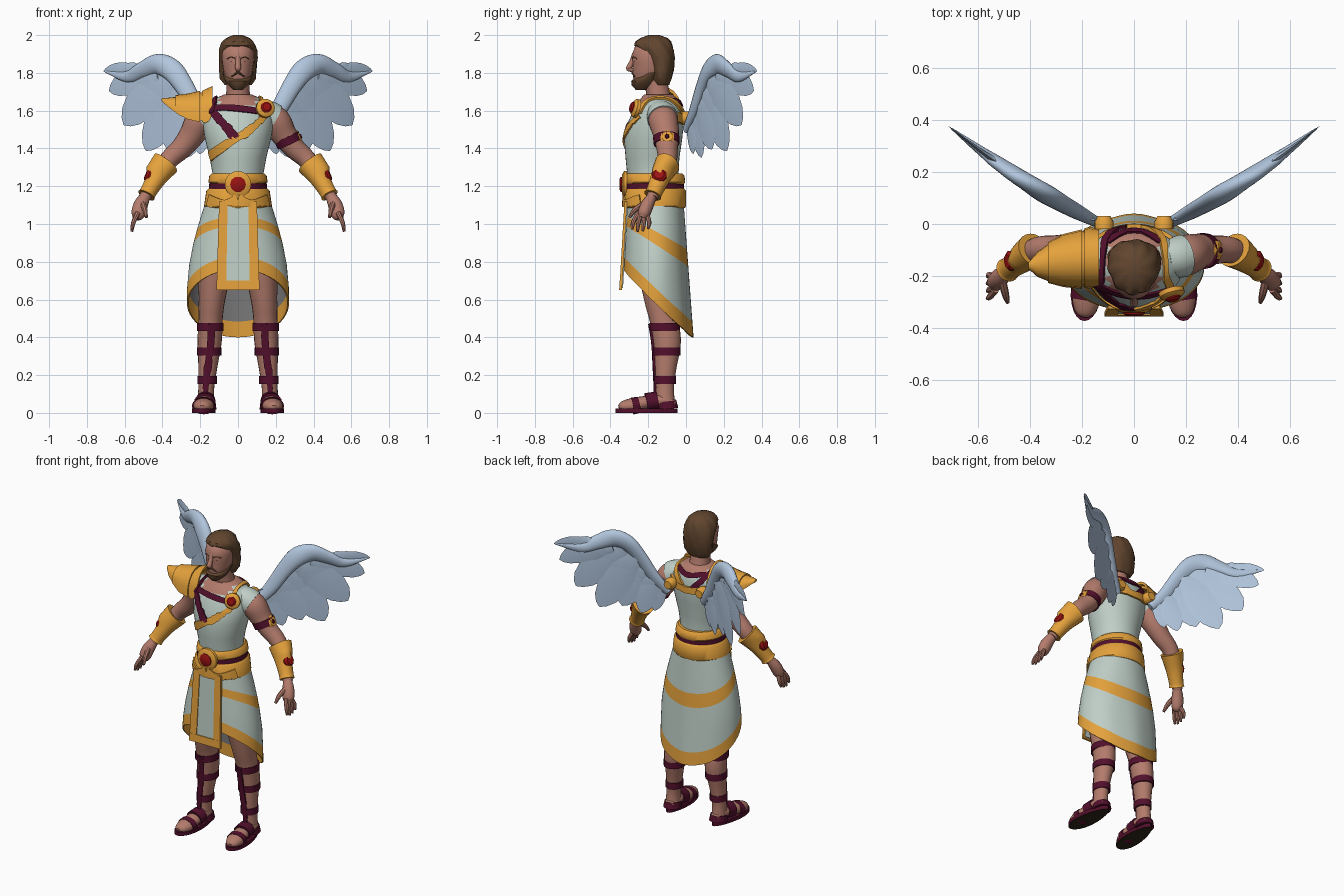
import bpy, bmesh, math
from mathutils import Vector as V
from mathutils.bvhtree import BVHTree

if "Cube" in bpy.data.objects:
    bpy.data.objects.remove(bpy.data.objects["Cube"])


def material(name, *rgb):
    m = bpy.data.materials.new(name)
    m.use_nodes = True
    m.diffuse_color = (*rgb, 1)
    m.node_tree.nodes["Principled BSDF"].inputs["Base Color"].default_value = (*rgb, 1)
    return m


SKIN = material("skin", .45, .20, .15)
HAIR = material("brown hair", .12, .06, .028)
CLOTH = material("pale cloth", .52, .62, .57)
GOLD = material("gold", .78, .36, .045)
PLUM = material("plum leather", .085, .005, .025)
RED = material("red gem", .32, .006, .006)
WING = material("pale blue feather", .44, .56, .72)
LINING = material("grey lining", .2, .2, .2)
SOLE = material("dark sole", .03, .018, .01)
made = []


def loft(name, rings, *mats, rule=None):
    """Skin equal-length rings into a closed mesh; rule(row) picks the material."""
    bm = bmesh.new()
    vs = [[bm.verts.new(p) for p in r] for r in rings]
    n = len(vs[0])
    for i in range(len(vs) - 1):
        for j in range(n):
            k = (j + 1) % n
            f = bm.faces.new((vs[i][j], vs[i][k], vs[i + 1][k], vs[i + 1][j]))
            f.material_index = rule(i) if rule else 0
    for end in (vs[0], vs[-1]):
        bm.faces.new(end)
    bmesh.ops.recalc_face_normals(bm, faces=bm.faces)
    me = bpy.data.meshes.new(name)
    bm.to_mesh(me)
    bm.free()
    for m in mats:
        me.materials.append(m)
    ob = bpy.data.objects.new(name, me)
    bpy.context.collection.objects.link(ob)
    made.append(ob)
    return ob


def stack(name, rows, *mats, n=32, wave=0):
    """Level ellipses given as (height, half width, front y, back y)."""
    rings = []
    for z, rx, yf, yb in rows:
        ring = []
        for j in range(n):
            a = math.tau * j / n
            k = 1 + wave * math.sin(9 * a + 40 * z)
            ring.append((rx * k * math.sin(a), (yf + yb) / 2 - (yb - yf) / 2 * k * math.cos(a), z))
        rings.append(ring)
    return loft(name, rings, *mats)


def catmull(pts, steps):
    p = [V(q) for q in pts]
    p = [2 * p[0] - p[1]] + p + [2 * p[-1] - p[-2]]
    out = []
    for i in range(1, len(p) - 2):
        for s in range(steps):
            t = s / steps
            out.append(.5 * (2 * p[i] + (p[i + 1] - p[i - 1]) * t
                       + (2 * p[i - 1] - 5 * p[i] + 4 * p[i + 1] - p[i + 2]) * t * t
                       + (3 * p[i] - p[i - 1] - 3 * p[i + 1] + p[i + 2]) * t ** 3))
    return out + [p[-2]]


def tube(name, pts, mat, n=16, steps=4, flat=1, side=1):
    """Round limb through (x, y, z, radius) points."""
    path = catmull([(x * side, y, z, r) for x, y, z, r in pts], steps)
    rings = []
    ref = None
    for i, q in enumerate(path):
        t = (path[min(i + 1, len(path) - 1)].xyz - path[max(i - 1, 0)].xyz).normalized()
        if ref is None:
            ref = V((0, 1, 0)) if abs(t.y) < .8 else V((0, 0, 1))
        u = t.cross(ref).normalized()
        v = u.cross(t)
        rings.append([q.xyz + abs(q.w) * (u * math.cos(a) + v * flat * math.sin(a))
                      for a in (math.tau * j / n for j in range(n))])
    return loft(name, rings, mat)


def disc(name, loc, normal, r, depth, mat, n=20):
    p, d = V(loc), V(normal).normalized() * depth
    return tube(name, [(*p, r), (*(p + d * .6), r), (*(p + d), r * .7)], mat, n, 1)


def jewel(name, loc, normal, r, depth=.03, n=20):
    disc(name + "_setting", loc, normal, r, depth, GOLD, n)
    disc(name + "_gem", V(loc) + V(normal).normalized() * depth * .8, normal, r * .6, .018, RED, 10)


def ribbon(name, pts, width, mat, base, axis=(0, -.165), push=.05, th=.009):
    """Flat strap following pts and pressed onto the surface of base."""
    tree = BVHTree.FromPolygons([v.co for v in base.data.vertices],
                                [p.vertices for p in base.data.polygons])
    path = catmull(pts, 10)
    rings = []
    for i, p in enumerate(path):
        t = path[min(i + 1, len(path) - 1)] - path[max(i - 1, 0)]
        out = V((p.x - axis[0], p.y - axis[1], 0)).normalized()
        lat = t.cross(out).normalized()
        hits = [tree.find_nearest(p + lat * k * width + out * push) for k in (-.5, 0, .5)]
        rings.append([h[0] + h[1] * th for h in hits] + [h[0] - h[1] * th for h in hits[::-1]])
    return loft(name, rings, mat)


# Torso and neck, with an open neckline
torso = stack("tunic", [(1.12, .155, -.30, -.03), (1.25, .132, -.31, -.04), (1.35, .15, -.32, -.035),
                        (1.45, .175, -.328, -.02), (1.53, .188, -.31, -.012), (1.6, .187, -.28, -.015),
                        (1.628, .17, -.265, -.025), (1.65, .145, -.25, -.035), (1.67, .108, -.235, -.052),
                        (1.685, .075, -.222, -.07)], CLOTH, SKIN, n=40)
for f in torso.data.polygons:
    c = f.center
    f.material_index = int(abs(c.x) < .1 and (c.z > 1.63 and c.y < -.14 or c.z > 1.655))
tube("neck", [(0, -.14, 1.62, .075), (0, -.15, 1.7, .062), (0, -.17, 1.8, .06)], SKIN)

# Head
stack("face", [(1.725, .03, -.265, -.19), (1.76, .06, -.278, -.13), (1.8, .074, -.283, -.1),
               (1.85, .083, -.282, -.09), (1.89, .086, -.288, -.09), (1.94, .078, -.27, -.1),
               (1.97, .05, -.22, -.12)], SKIN)
stack("hair", [(1.735, .07, -.165, -.09), (1.77, .095, -.185, -.075), (1.82, .099, -.19, -.064),
               (1.88, .102, -.21, -.06), (1.92, .1, -.25, -.064), (1.945, .092, -.272, -.072),
               (1.965, .083, -.268, -.08), (1.985, .06, -.24, -.1), (2, .025, -.2, -.14)], HAIR, n=72, wave=.032)
stack("beard", [(1.71, .025, -.266, -.2), (1.735, .052, -.288, -.15), (1.757, .067, -.29, -.14),
                (1.77, .073, -.275, -.14), (1.805, .081, -.215, -.13)], HAIR)
tube("nose", [(0, -.272, 1.9, .014), (0, -.284, 1.865, .014), (0, -.298, 1.835, .015),
              (0, -.303, 1.823, .015), (0, -.28, 1.812, .01)], SKIN, 10)
tube("moustache", [(-.035, -.272, 1.78, .003), (0, -.284, 1.8, .006), (.035, -.272, 1.78, .003)], HAIR, 8)
for s, side in ((1, "left"), (-1, "right")):
    tube(side + "_brow", [(.015, -.282, 1.878, .005), (.036, -.274, 1.885, .005), (.058, -.258, 1.874, .003)], HAIR, 8, side=s)
    tube(side + "_eye", [(.02, -.275, 1.859, .002), (.032, -.271, 1.86, .005), (.046, -.263, 1.858, .002)], SOLE, 8, side=s)

# Chest straps and collar
ribbon("neck_strap", [(-.15, -.25, 1.65), (0, -.28, 1.637), (.13, -.27, 1.617)], .045, PLUM, torso)
ribbon("cross_strap", [(-.14, -.27, 1.63), (-.07, -.32, 1.54), (-.01, -.33, 1.46)], .06, PLUM, torso)
ribbon("gold_sash", [(.15, -.28, 1.6), (.06, -.32, 1.51), (-.07, -.32, 1.41), (-.15, -.22, 1.345)], .052, GOLD, torso)
ribbon("nape_collar", [(-.09, -.08, 1.66), (0, -.03, 1.645), (.09, -.08, 1.66)], .04, PLUM, torso, push=.02)
ribbon("back_strap", [(-.15, -.04, 1.57), (0, .0, 1.545), (.15, -.04, 1.57)], .05, GOLD, torso, th=.014)
for s, side, mat in ((1, "left", GOLD), (-1, "right", PLUM)):
    ribbon(side + "_shoulder_strap", [(s * .15, -.27, 1.6), (s * .125, -.21, 1.67), (s * .115, -.12, 1.68),
           (s * .1, -.04, 1.64), (s * .04, 0, 1.56)], .04, mat, torso, push=.01, th=.012)
    disc(side + "_wing_clasp", (s * .115, -.02, 1.56), (0, 1, 0), .036, .05, GOLD)
jewel("brooch", (.142, -.255, 1.61), (.25, -.9, .25), .05)

# Pauldron: overlapping arched plates on the right shoulder
def arch(x, cy, hw, low, top):
    ring = []
    for k, order in ((1, range(11)), (.9, range(10, -1, -1))):
        for j in order:
            a = math.pi * j / 10
            ring.append((x, cy + hw * k * math.cos(a), low + (top - low) * k * math.sin(a) ** .8))
    return ring


loft("pauldron", [arch(-.15, -.13, .108, 1.55, 1.705), arch(-.23, -.135, .105, 1.545, 1.69),
                  arch(-.31, -.145, .082, 1.575, 1.675), arch(-.37, -.155, .048, 1.62, 1.668),
                  arch(-.405, -.16, .012, 1.652, 1.665)], GOLD)
loft("pauldron_collar", [arch(-.135, -.13, .112, 1.56, 1.73), arch(-.17, -.13, .118, 1.535, 1.715),
                         arch(-.19, -.13, .114, 1.54, 1.705)], GOLD)
loft("pauldron_layer", [arch(-.2, -.135, .114, 1.54, 1.705), arch(-.27, -.14, .102, 1.555, 1.69),
                        arch(-.33, -.148, .078, 1.595, 1.682)], GOLD)

# Skirt: rows are (share of length at front, share at back), inside wall follows
rows = [(0, 0), (.12, .2), (.25, .36), (.38, .485), (.6, .66), (.82, .885), (1, 1)]
skirt_rings = []
for inner, order in ((0, rows), (.008, rows[::-1])):
    for tf, tb in order:
        ring = []
        for j in range(56):
            a = math.tau * j / 56
            c = math.cos(a)
            z = 1.13 - (tf + (tb - tf) * (1 - c) / 2) * (.55 - .18 * c)
            d = 1.13 - z
            rx = .168 + .102 * math.sin(min(1, d / .5) * math.pi / 2)
            ry = .148 + .07 * d + .004 * math.cos(8 * a) * d
            ring.append(((rx - inner) * math.sin(a), -.162 - (ry - inner) * c, z))
        skirt_rings.append(ring)
loft("skirt", skirt_rings, CLOTH, GOLD, LINING,
     rule=lambda i: 1 if i in (2, 5, 6, 7) else 2 if i > 7 else 0)

# Front panel with gold border
def panel(name, x0, x1, z0, z1, mat, lift):
    rings = []
    for i in range(7):
        z = z0 + (z1 - z0) * i / 6
        w = 1.14 - .3 * (z - .65)
        y = -.322 - .058 * (1.1 - z) - lift
        rings.append([(x0 * w, y, z), (x1 * w, y, z), (x1 * w, y + .014, z), (x0 * w, y + .014, z)])
    loft(name, rings, mat)


panel("front_panel", -.09, .09, .66, 1.12, CLOTH, 0)
for s, side in ((1, "left"), (-1, "right")):
    panel(side + "_panel_border", s * .055, s * .1, .65, 1.12, GOLD, .005)
panel("panel_hem", -.1, .1, .65, .7, GOLD, .006)

# Belt
stack("belt_lower", [(1.085, .168, -.323, -.006), (1.095, .18, -.33, 0), (1.175, .168, -.326, 0), (1.188, .155, -.315, -.01)], GOLD, n=40)
stack("belt_middle", [(1.16, .158, -.318, -.01), (1.23, .15, -.318, -.012)], PLUM, n=40)
stack("belt_upper", [(1.212, .148, -.318, -.01), (1.222, .157, -.324, -.004), (1.255, .152, -.322, -.008), (1.268, .138, -.312, -.02)], GOLD, n=40)
jewel("buckle", (0, -.312, 1.21), (0, -1, 0), .07, .028)
for s, side in ((1, "left"), (-1, "right")):
    ribbon(side + "_belt_lobe", [(s * .15, -.24, 1.13), (s * .07, -.32, 1.1), (0, -.33, 1.13)], .06, GOLD,
           bpy.data.objects["belt_lower"], push=.03)

for s, side in ((1, "left"), (-1, "right")):
    # Arms and hands
    tube(side + "_sleeve", [(.12, -.135, 1.585, .074), (.16, -.128, 1.572, .08), (.188, -.122, 1.556, .082)], CLOTH, 24, side=s)
    tube(side + "_arm", [(.15, -.13, 1.57, .07), (.2, -.12, 1.545, .078), (.245, -.105, 1.47, .068), (.3, -.1, 1.4, .057),
                         (.37, -.1, 1.335, .05), (.43, -.135, 1.24, .044), (.495, -.18, 1.14, .03)], SKIN, 20, side=s)
    tube(side + "_palm", [(.49, -.178, 1.15, .028), (.515, -.205, 1.1, .038), (.53, -.225, 1.05, .036), (.54, -.235, 1.03, .02)],
         SKIN, 14, flat=.9, side=s)
    for k in range(4):
        y = -.275 + .028 * k
        drop = .012 * abs(k - 1.4)
        tube(side + "_finger", [(.53, y * .5 - .115, 1.06, .013), (.553, y - .004, 1.01, .012),
                                (.562, y - .01, .955 + drop, .007)], SKIN, 8, side=s)
    tube(side + "_thumb", [(.505, -.22, 1.11, .016), (.493, -.27, 1.075, .014), (.485, -.3, 1.035, .008)], SKIN, 8, side=s)
    # Bracer with a raised outer lip
    bracer = tube(side + "_bracer", [(.38, -.1, 1.315, .068), (.43, -.135, 1.245, .053), (.475, -.168, 1.17, .044),
                                     (.485, -.176, 1.152, .048)], GOLD, 20, side=s)
    for v in bracer.data.vertices:
        if v.co.z > 1.27 and abs(v.co.x) > .38:
            v.co += V((s * .1, 0, .3)) * (abs(v.co.x) - .38)
    disc(side + "_bracer_gem", (s * .46, -.14, 1.253), (s, -.1, .45), .04, .03, RED, 10)

    # Legs
    leg = tube(side + "_leg", [(.1, -.15, .98, .095), (.12, -.155, .78, .088), (.138, -.14, .6, .07), (.145, -.12, .5, .064),
                               (.15, -.1, .38, .064), (.16, -.108, .24, .05), (.168, -.112, .13, .042),
                               (.17, -.11, .04, .046)], SKIN, 20, flat=1.15, side=s)
    for x, y, z, r in ((.147, -.113, .455, .071), (.153, -.102, .325, .065), (.163, -.112, .175, .052)):
        tube(side + "_shin_strap", [(x, y, z - .021, r), (x, y, z + .021, r)], PLUM, 20, 1, 1.13, s)
    ribbon(side + "_shin_guard", [(s * .147, -.2, .46), (s * .153, -.18, .32), (s * .165, -.17, .17), (s * .17, -.17, .08)],
           .055, PLUM, leg, (s * .158, -.1), th=.012)

    # Feet and sandals
    tube(side + "_foot", [(.168, -.06, .045, .034), (.17, -.12, .065, .047), (.175, -.2, .058, .047), (.182, -.28, .04, .055),
                          (.188, -.335, .033, .04), (.19, -.355, .028, .018)], SKIN, 16, flat=.72, side=s)
    tube(side + "_heel_strap", [(.169, -.1, .02, .055), (.169, -.105, .06, .05)], PLUM, 18, 1, 1.1, s)
    tube(side + "_instep_strap", [(.172, -.15, .066, .053), (.176, -.21, .054, .057)], PLUM, 16, 1, .9, s)
    tube(side + "_toe_strap", [(.179, -.25, .043, .06), (.183, -.285, .036, .062)], PLUM, 16, 1, .72, s)
    outline = []
    for j in range(28):
        a = math.tau * j / 28
        f = (1 - math.cos(a)) / 2
        outline.append((s * (.168 + .022 * f + (.048 + .024 * f) * math.sin(a)), -.045 - .327 * f))
    sole = loft(side + "_sole", [[(x, y, z) for x, y in outline] for z in (0, .024)], PLUM, SOLE)
    for f in sole.data.polygons:
        f.material_index = int(f.normal.z < -.5)

    # Wings: broad leading arm, long blades, short covert feathers
    def on_wing(u, z, off=0):
        d = u - .13
        return V((s * (u - .54 * off), .5 * d + .25 * d * d + .84 * off, z))

    def feather(name, base, tip, width, thick, off):
        (bu, bz), (tu, tz) = base, tip
        long = math.hypot(tu - bu, tz - bz)
        nu, nz = -(tz - bz) / long, (tu - bu) / long
        rings = []
        for t, w in ((0, .35), (.2, .45), (.45, .52), (.7, .5), (.85, .38), (.95, .2), (1, .02)):
            u = bu + (tu - bu) * t
            z = bz + (tz - bz) * t + .02 * math.sin(t * math.pi)
            h = thick * (1.05 - t)
            rings.append([on_wing(u + nu * width * k, z + nz * width * k, off + e)
                          for k, e in ((-w, 0), (0, h), (w, 0), (0, -h))])
        loft(name, rings, WING)

    bone = [(.13, 1.5, .028), (.21, 1.6, .042), (.285, 1.73, .05), (.35, 1.815, .058), (.425, 1.845, .055),
            (.505, 1.815, .044), (.585, 1.78, .03), (.7, 1.806, .005)]
    tube(side + "_wing_arm", [(*on_wing(u, z), r) for u, z, r in bone], WING, 18, 5, .6)
    plumes = [((.5, 1.8), (.712, 1.81), .06), ((.42, 1.78), (.685, 1.705), .13), ((.36, 1.77), (.605, 1.525), .165),
              ((.29, 1.72), (.49, 1.388), .16), ((.24, 1.66), (.375, 1.395), .14),
              ((.19, 1.6), (.275, 1.352), .11), ((.16, 1.55), (.205, 1.37), .08)]
    for i, (base, tip, w) in enumerate(plumes):
        feather(side + "_feather", base, tip, w, .012, .005 * (i % 2))
        mid = (base[0] * .45 + tip[0] * .55, base[1] * .45 + tip[1] * .55)
        feather(side + "_covert", base, mid, w * 1.1, .02, .004 * (i % 2))

# Armband on the left upper arm
tube("armband", [(.256, -.105, 1.462, .07), (.274, -.103, 1.423, .068)], PLUM, 20, 1)
disc("armband_badge", (.308, -.1, 1.455), (1, 0, .4), .042, .024, GOLD, 6)
disc("armband_stud", (.328, -.1, 1.463), (1, 0, .4), .012, .01, PLUM, 8)

# Smooth shading with crisp edges
bpy.ops.object.select_all(action='DESELECT')
for ob in made:
    ob.select_set(True)
bpy.context.view_layer.objects.active = made[0]
bpy.ops.object.shade_smooth_by_angle(angle=math.radians(40))
